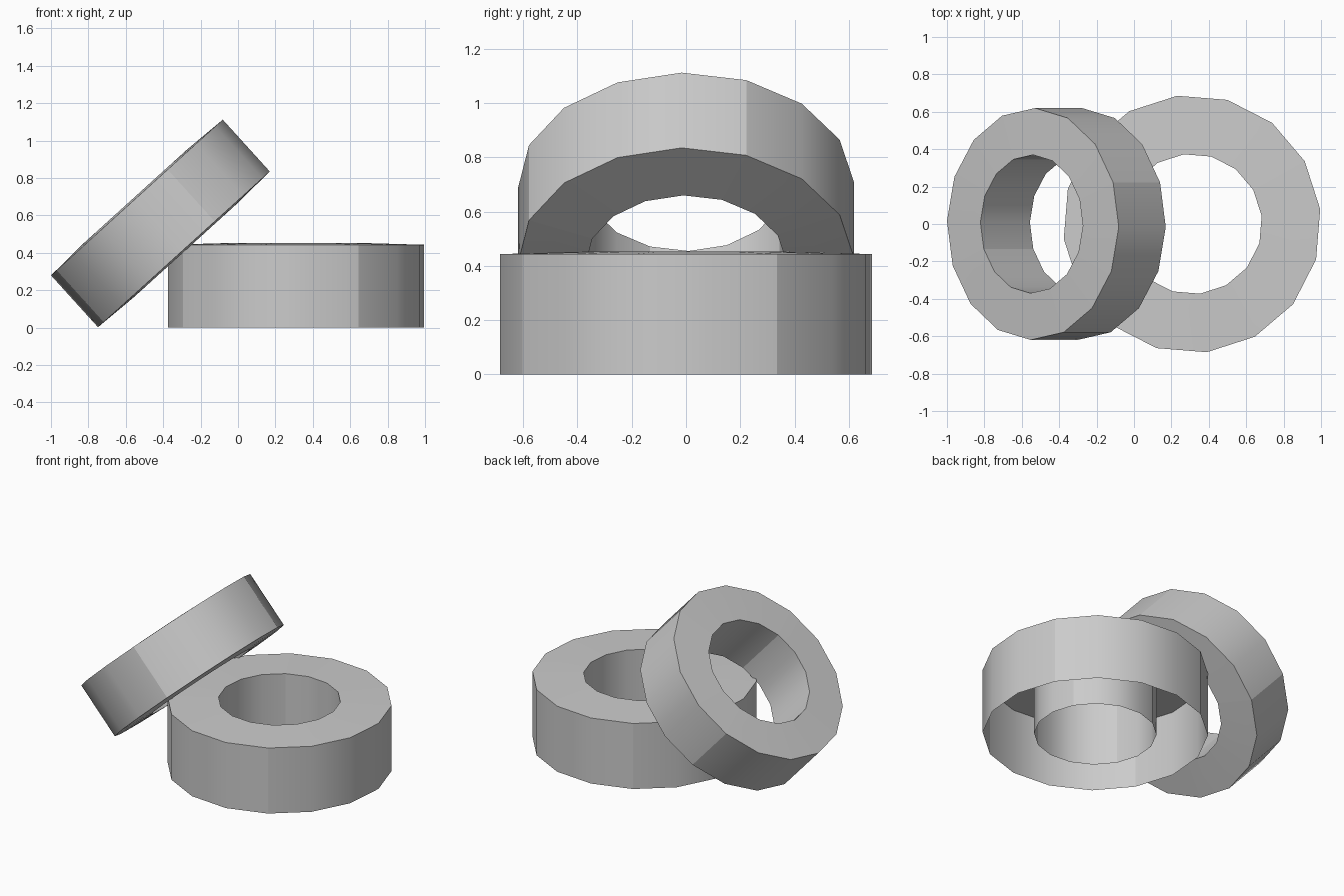
import bpy
import bmesh
from math import cos, sin, pi, radians

cube = bpy.data.objects.get("Cube")
if cube:
    bpy.data.objects.remove(cube, do_unlink=True)

SIDES = 16

grey = bpy.data.materials.new("plain grey")
grey.use_nodes = True
colour = (0.6, 0.6, 0.6, 1)
grey.diffuse_color = colour
grey.node_tree.nodes["Principled BSDF"].inputs["Base Color"].default_value = colour


def make_ring(name, profile, closed, spin, location, tilt=0):
    """Revolve a (radius, height) profile into a faceted ring."""
    bm = bmesh.new()
    loops = []
    for radius, height in profile:
        angles = [radians(spin) + 2 * pi * i / SIDES for i in range(SIDES)]
        loops.append([bm.verts.new((radius * cos(a), radius * sin(a), height))
                      for a in angles])
    pairs = list(zip(loops, loops[1:]))
    if closed:
        pairs.append((loops[-1], loops[0]))
    for low, high in pairs:
        for i in range(SIDES):
            j = (i + 1) % SIDES
            face = bm.faces.new((low[i], low[j], high[j], high[i]))
            face.smooth = True

    # Sharp rims, plus one sharp crease per quarter turn
    for loop in loops:
        for i in range(SIDES):
            bm.edges.get((loop[i], loop[(i + 1) % SIDES])).smooth = False
    for low, high in pairs:
        for i in range(1, SIDES, 4):
            bm.edges.get((low[i], high[i])).smooth = False

    mesh = bpy.data.meshes.new(name)
    bm.to_mesh(mesh)
    bm.free()
    mesh.materials.append(grey)
    obj = bpy.data.objects.new(name, mesh)
    obj.location = location
    obj.rotation_euler.y = radians(tilt)
    bpy.context.collection.objects.link(obj)
    return obj


# Lying ring: hollow underneath, slightly raised inner rim
make_ring("lying_ring",
          [(0.69, 0), (0.69, 0.443), (0.375, 0.452), (0.375, 0)],
          closed=False, spin=6.6, location=(0.31, 0, 0))

# Leaning ring: closed, with both inner rims slightly raised
make_ring("leaning_ring",
          [(0.62, -0.187), (0.62, 0.187), (0.37, 0.197), (0.37, -0.197)],
          closed=True, spin=-1.5, location=(-0.415, 0, 0.557), tilt=-42.2)
